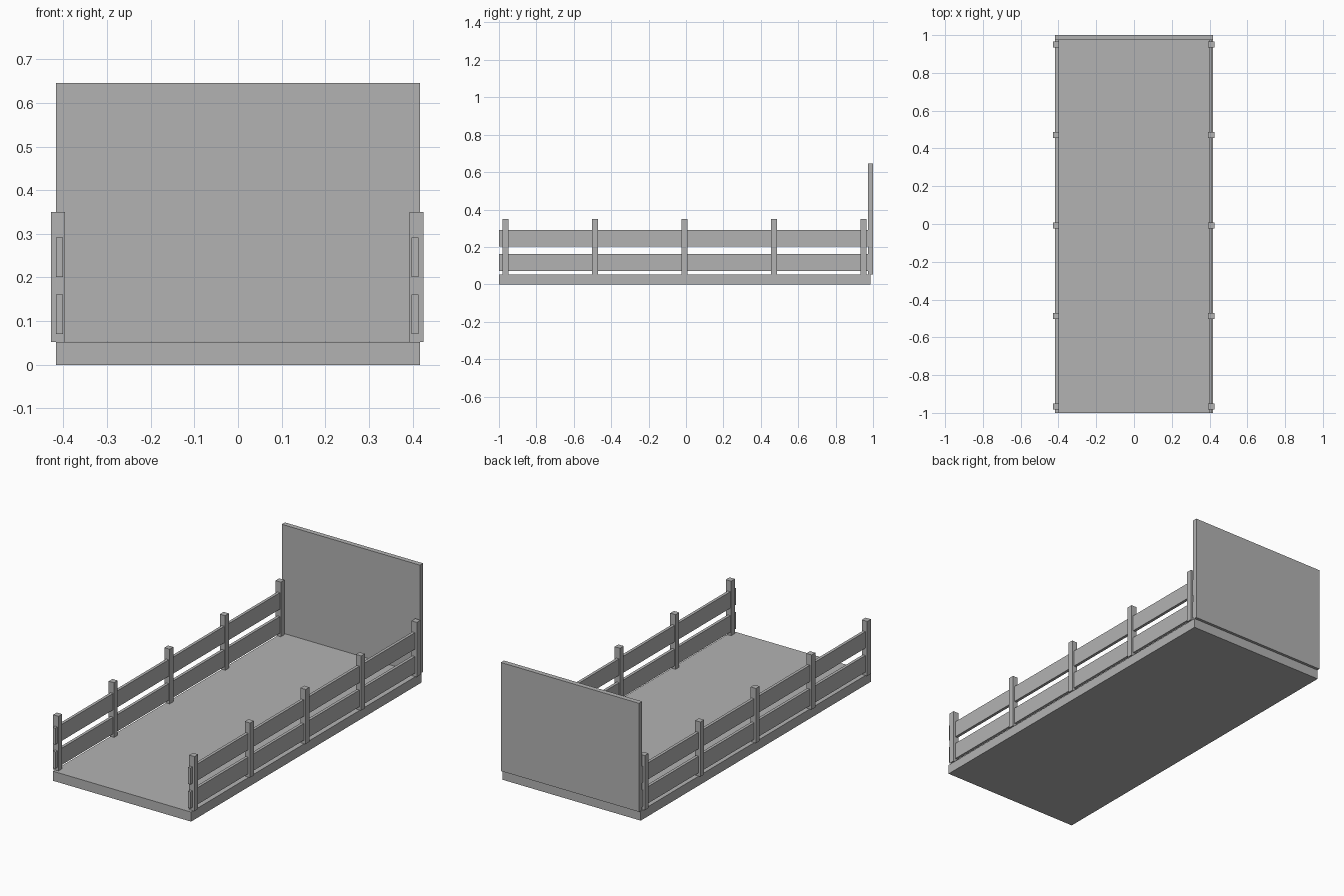
import bpy

if "Cube" in bpy.data.objects:
    bpy.data.objects.remove(bpy.data.objects["Cube"])

grey = bpy.data.materials.new("plain_grey")
grey.diffuse_color = (0.45, 0.45, 0.45, 1)
grey.use_nodes = True
grey.node_tree.nodes["Principled BSDF"].inputs["Base Color"].default_value = grey.diffuse_color


def box(name, x, y, z):
    """Box spanning the given (min, max) ranges."""
    spans = (x, y, z)
    bpy.ops.mesh.primitive_cube_add(size=1, location=[(a + b) / 2 for a, b in spans])
    obj = bpy.context.object
    obj.name = name
    obj.scale = [b - a for a, b in spans]
    bpy.ops.object.transform_apply(location=False, rotation=False, scale=True)
    obj.data.materials.append(grey)
    return obj


# Deck and tall end wall
box("deck", (-0.417, 0.417), (-1.0, 0.986), (0.0, 0.052))
box("end_wall", (-0.417, 0.417), (0.973, 1.0), (0.053, 0.645))

# Side fences: five posts carrying two long boards
for side, post_x, board_x in (("left", -0.412, -0.409), ("right", 0.409, 0.406)):
    for i in range(5):
        y = -0.966 + 0.479 * i
        box(f"{side}_post_{i + 1}", (post_x - 0.016, post_x + 0.016),
            (y - 0.016, y + 0.016), (0.052, 0.35))
    for level, z in (("lower", (0.07, 0.161)), ("upper", (0.201, 0.291))):
        box(f"{side}_{level}_board", (board_x - 0.008, board_x + 0.008),
            (-1.0, 0.976), z)
